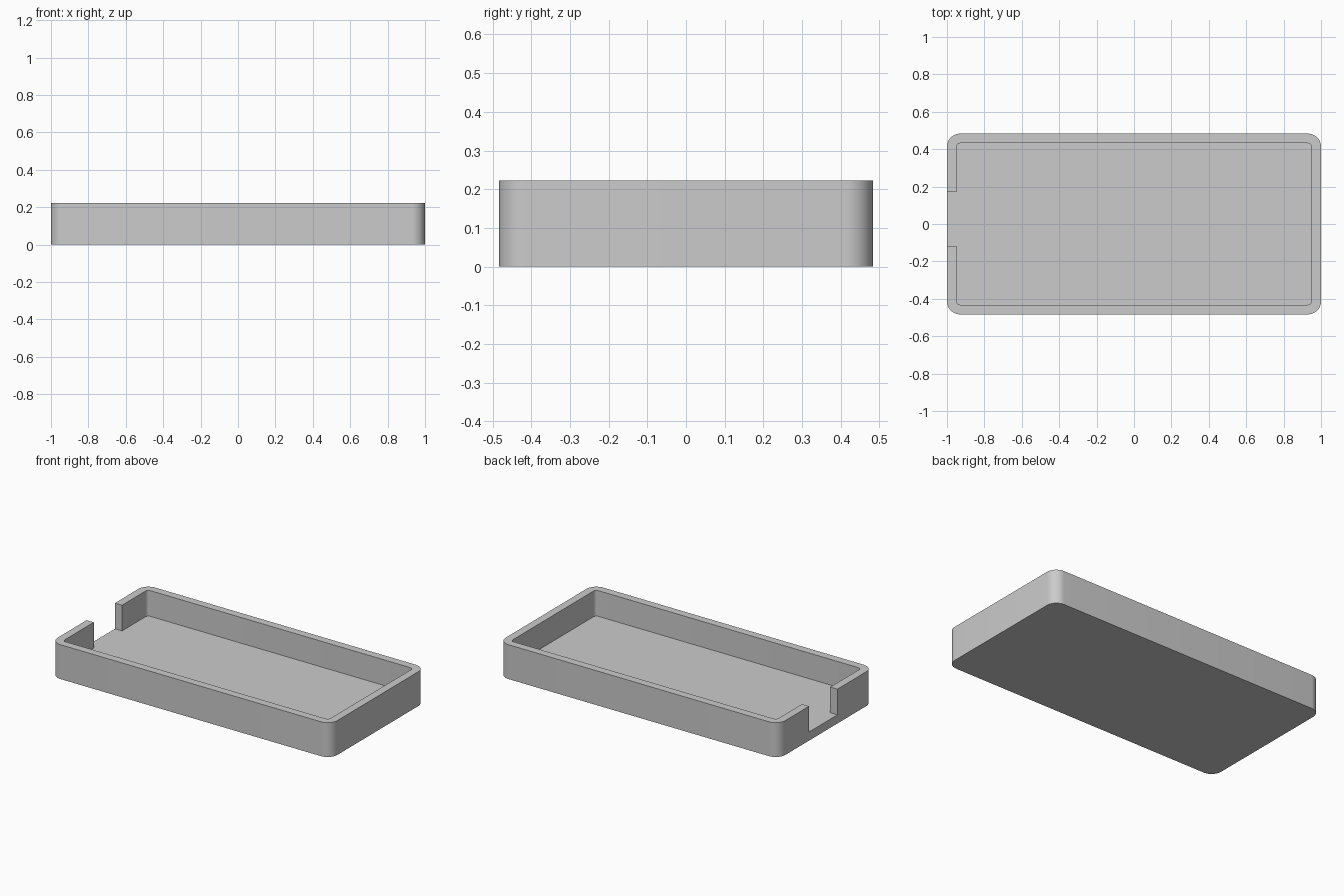
import bpy
import bmesh
from math import cos, sin, radians

LENGTH, WIDTH, HEIGHT = 2.0, 0.966, 0.222
WALL, FLOOR = 0.051, 0.056
NOTCH_LOW, NOTCH_HIGH = -0.117, 0.172

cube = bpy.data.objects.get("Cube")
if cube:
    bpy.data.objects.remove(cube, do_unlink=True)


def rounded_outline(length, width, radius, steps):
    """Counter-clockwise rounded rectangle, starting at the +x +y corner."""
    points = []
    for i, (sx, sy) in enumerate([(1, 1), (-1, 1), (-1, -1), (1, -1)]):
        cx, cy = sx * (length / 2 - radius), sy * (width / 2 - radius)
        for k in range(steps + 1):
            a = radians(90 * (i + k / steps))
            points.append((cx + radius * cos(a), cy + radius * sin(a)))
    return points


def prism(name, outline, bottom, top):
    """Extrude a closed outline straight up."""
    bm = bmesh.new()
    base = bm.faces.new([bm.verts.new((x, y, bottom)) for x, y in outline])
    grown = bmesh.ops.extrude_face_region(bm, geom=[base])["geom"]
    verts = [g for g in grown if isinstance(g, bmesh.types.BMVert)]
    bmesh.ops.translate(bm, verts=verts, vec=(0, 0, top - bottom))
    bmesh.ops.recalc_face_normals(bm, faces=bm.faces[:])
    mesh = bpy.data.meshes.new(name)
    bm.to_mesh(mesh)
    bm.free()
    obj = bpy.data.objects.new(name, mesh)
    bpy.context.collection.objects.link(obj)
    return obj


# Solid tray body with rounded vertical corners
tray = prism("open_tray", rounded_outline(LENGTH, WIDTH, 0.07, 12), 0, HEIGHT)

# Cavity and side notch as one outline, so the floor stays a single plane
steps = 6
inner = rounded_outline(LENGTH - 2 * WALL, WIDTH - 2 * WALL, 0.02, steps)
wall_x, outside_x = WALL - LENGTH / 2, -LENGTH / 2 - 0.1
tab = [(wall_x, NOTCH_HIGH), (outside_x, NOTCH_HIGH),
       (outside_x, NOTCH_LOW), (wall_x, NOTCH_LOW)]
split = 2 * (steps + 1)
cutter = prism("cavity_cutter", inner[:split] + tab + inner[split:], FLOOR, HEIGHT + 0.1)
cutter.hide_render = True

cut = tray.modifiers.new("cavity", "BOOLEAN")
cut.operation = "DIFFERENCE"
cut.solver = "EXACT"
cut.object = cutter

# Bake the cut and drop the helper
bpy.ops.object.select_all(action="DESELECT")
bpy.context.view_layer.objects.active = tray
tray.select_set(True)
bpy.ops.object.modifier_apply(modifier=cut.name)
bpy.data.objects.remove(cutter, do_unlink=True)
bpy.ops.object.shade_smooth_by_angle(angle=radians(30))

# Plain grey plastic
grey = bpy.data.materials.new("light_grey")
grey.use_nodes = True
color = (0.6, 0.6, 0.6, 1)
grey.diffuse_color = color
grey.node_tree.nodes["Principled BSDF"].inputs["Base Color"].default_value = color
tray.data.materials.clear()
tray.data.materials.append(grey)
